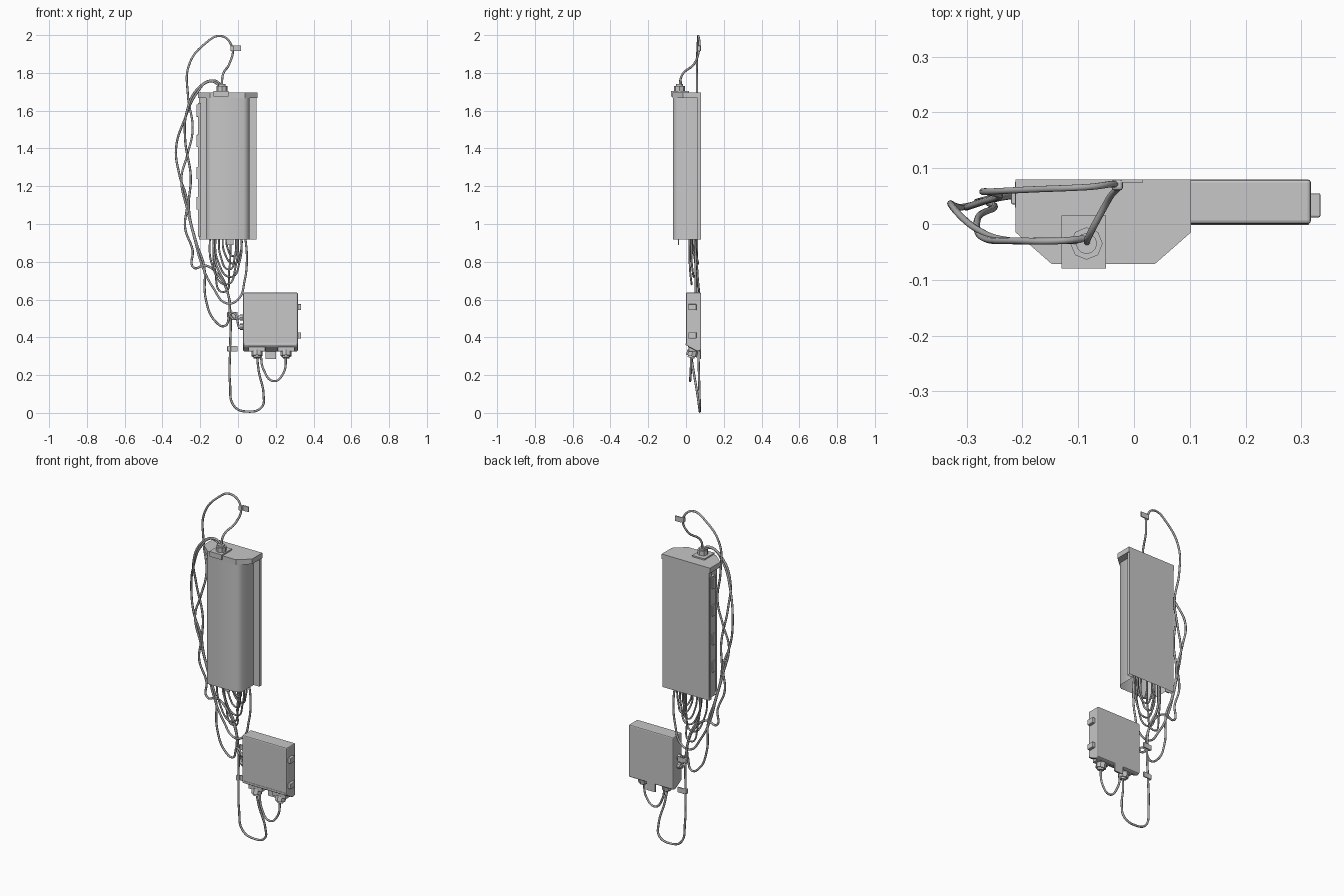
import bpy, bmesh, math
from mathutils import Vector

if "Cube" in bpy.data.objects:
    bpy.data.objects.remove(bpy.data.objects["Cube"], do_unlink=True)


def make_material(name, grey):
    material = bpy.data.materials.new(name)
    material.use_nodes = True
    colour = (grey, grey, grey, 1)
    material.diffuse_color = colour
    material.node_tree.nodes["Principled BSDF"].inputs["Base Color"].default_value = colour
    return material


housing_grey = make_material("housing grey", 0.57)
cable_grey = make_material("cable grey", 0.4)


def finish(bm, name, bevel=0):
    bmesh.ops.recalc_face_normals(bm, faces=bm.faces)
    mesh = bpy.data.meshes.new(name)
    bm.to_mesh(mesh)
    bm.free()
    mesh.materials.append(housing_grey)
    obj = bpy.data.objects.new(name, mesh)
    bpy.context.collection.objects.link(obj)
    if bevel:
        modifier = obj.modifiers.new("soft edges", "BEVEL")
        modifier.width = bevel
        modifier.segments = 2
    return obj


def smooth(obj, degrees):
    bpy.ops.object.select_all(action="DESELECT")
    obj.select_set(True)
    bpy.context.view_layer.objects.active = obj
    bpy.ops.object.shade_smooth_by_angle(angle=math.radians(degrees))


def prism(name, points, direction, hollow=0, bevel=0):
    """Extrude a flat outline; a hollow depth opens its starting face."""
    bm = bmesh.new()
    base = bm.faces.new([bm.verts.new(p) for p in points])
    made = bmesh.ops.extrude_face_region(bm, geom=[base], use_keep_orig=True)
    moved = [g for g in made["geom"] if isinstance(g, bmesh.types.BMVert)]
    bmesh.ops.translate(bm, verts=moved, vec=direction)
    bmesh.ops.recalc_face_normals(bm, faces=bm.faces)
    if hollow:
        bmesh.ops.inset_region(bm, faces=[base], thickness=0.005)
        bmesh.ops.translate(bm, verts=base.verts, vec=Vector(direction) * hollow)
    return finish(bm, name, bevel)


def box(name, low, high, bevel=0):
    bm = bmesh.new()
    bmesh.ops.create_cube(bm, size=1)
    for v in bm.verts:
        v.co = [low[i] if v.co[i] < 0 else high[i] for i in range(3)]
    return finish(bm, name, bevel)


def gland(name, start, axis, radius, length):
    """Faceted nut with a narrower round collar beyond it."""
    axis = Vector(axis).normalized()
    turn = Vector((0, 0, 1)).rotation_difference(axis).to_matrix().to_4x4()
    bm = bmesh.new()
    for sides, r, low, high in ((8, radius, 0, 0.75), (12, radius * 0.65, 0.75, 1)):
        made = bmesh.ops.create_cone(bm, cap_ends=True, segments=sides, radius1=r,
                                     radius2=r, depth=length * (high - low))
        shift = Vector(start) + axis * length * (low + high) / 2
        bmesh.ops.transform(bm, matrix=turn, verts=made["verts"])
        bmesh.ops.translate(bm, verts=made["verts"], vec=shift)
    return finish(bm, name)


def cable(name, points, radius=0.006):
    curve = bpy.data.curves.new(name, "CURVE")
    curve.dimensions = "3D"
    curve.bevel_depth = radius
    curve.bevel_resolution = 2
    curve.resolution_u = 8
    curve.use_fill_caps = True
    spline = curve.splines.new("BEZIER")
    spline.bezier_points.add(len(points) - 1)
    for knot, point in zip(spline.bezier_points, points):
        knot.co = point
        knot.handle_left_type = knot.handle_right_type = "AUTO"
    curve.materials.append(cable_grey)
    obj = bpy.data.objects.new(name, curve)
    bpy.context.collection.objects.link(obj)
    bpy.ops.object.select_all(action="DESELECT")
    obj.select_set(True)
    bpy.context.view_layer.objects.active = obj
    bpy.ops.object.convert(target="MESH")
    smooth(bpy.context.view_layer.objects.active, 60)


def mirrored_outline(half, middle, z):
    """Full cabinet outline from the points on one half."""
    other = [(2 * middle - x, y, z) for x, y in reversed(half)]
    return [(x, y, z) for x, y in half] + other


# Tall cabinet: rounded shell with rear flanges, open below, and a cap
MIDDLE = -0.055
shell_half = [(0.03, -0.07), (0.045, -0.063), (0.06, -0.045), (0.06, 0.06),
              (0.097, 0.06), (0.097, 0.08)]
cap_half = [(0.037, -0.072), (0.102, -0.015), (0.102, 0.08)]
shell = prism("cabinet_shell", mirrored_outline(shell_half, MIDDLE, 0.917), (0, 0, 0.755), 0.5)
smooth(shell, 50)
prism("cabinet_cap", mirrored_outline(cap_half, MIDDLE, 1.667), (0, 0, 0.03))
box("cabinet_bottom_tab", (-0.06, -0.043, 0.89), (-0.025, -0.037, 0.94))

# Cable entry on the cap
box("entry_plate", (-0.13, -0.08, 1.697), (-0.05, 0.015, 1.705))
box("entry_plate_lip", (-0.13, -0.08, 1.675), (-0.05, -0.072, 1.705))
gland("entry_gland", (-0.085, -0.035, 1.705), (0, 0, 1), 0.029, 0.035)

# Connector strip along the cabinet side
box("side_strip", (-0.213, 0.03, 0.935), (-0.195, 0.075, 1.64))
for z in (1.6, 1.44, 1.27, 1.11):
    box("side_connector", (-0.22, 0.035, z - 0.033), (-0.205, 0.062, z + 0.033), 0.003)

# Small junction box with a slanted underside
profile = [(0, 0.637), (0.08, 0.637), (0.08, 0.33), (0.06, 0.325), (0.012, 0.35), (0, 0.365)]
prism("junction_box", [(0.027, y, z) for y, z in profile], (0.29, 0, 0), bevel=0.006)
box("junction_lower_rim", (0.03, -0.002, 0.357), (0.314, 0.06, 0.37), 0.003)
for z in (0.56, 0.41):
    box("box_latch", (0.30, 0.012, z - 0.016), (0.334, 0.055, z + 0.016), 0.003)
for z in (0.505, 0.455):
    gland("side_gland", (0.035, 0.03, z), (-1, 0, 0), 0.017, 0.034)
for x in (0.10, 0.255):
    box("gland_block", (x - 0.045, 0.014, 0.325), (x + 0.045, 0.06, 0.36), 0.004)
    gland("bottom_gland", (x, 0.036, 0.33), (0, -0.25, -1), 0.029, 0.04)
box("mounting_tab", (0.145, 0.073, 0.285), (0.20, 0.08, 0.34))

# Wall clips that hold the cables
for x, z in ((-0.012, 1.93), (-0.03, 0.52), (-0.03, 0.34)):
    box("clip_plate", (x - 0.01, 0.074, z - 0.015), (x + 0.028, 0.08, z + 0.015))
    box("clip_band", (x - 0.028, 0.06, z - 0.015), (x - 0.008, 0.08, z + 0.015), 0.005)

# Feed cable: arches above the cap, runs down the side and ends in the shell
cable("feed_cable", [
    (-0.085, -0.035, 1.72), (-0.08, -0.02, 1.79), (-0.045, 0.045, 1.85),
    (-0.03, 0.07, 1.93), (-0.085, 0.066, 1.994), (-0.18, 0.062, 1.95),
    (-0.26, 0.058, 1.84), (-0.265, 0.058, 1.68), (-0.24, 0.05, 1.5),
    (-0.27, 0.04, 1.36), (-0.3, 0.03, 1.24), (-0.27, 0.04, 1.08),
    (-0.23, 0.05, 0.92), (-0.19, 0.05, 0.78), (-0.13, 0.05, 0.66),
    (-0.06, 0.05, 0.58), (0, 0.05, 0.6), (0.035, 0.05, 0.7),
    (0.047, 0.05, 0.82), (0.035, 0.045, 0.96)])

# Side cables: leave the entry gland and fall in wide bows
cable("outer_side_cable", [
    (-0.09, -0.03, 1.73), (-0.15, -0.03, 1.755), (-0.22, -0.03, 1.69),
    (-0.28, -0.01, 1.56), (-0.328, 0.035, 1.4), (-0.31, 0.03, 1.26),
    (-0.27, 0.04, 1.12), (-0.28, 0.04, 0.98), (-0.24, 0.05, 0.86),
    (-0.235, 0.05, 0.77), (-0.17, 0.05, 0.78), (-0.09, 0.05, 0.71),
    (-0.045, 0.05, 0.6), (-0.03, 0.045, 0.5), (0.005, 0.03, 0.505)])
cable("inner_side_cable", [
    (-0.08, -0.025, 1.73), (-0.13, -0.03, 1.76), (-0.21, -0.03, 1.72),
    (-0.27, -0.025, 1.6), (-0.28, 0.01, 1.45), (-0.25, 0.03, 1.25),
    (-0.26, 0.04, 1.08), (-0.22, 0.05, 0.9), (-0.18, 0.05, 0.78),
    (-0.17, 0.05, 0.6), (-0.12, 0.05, 0.485), (-0.07, 0.05, 0.46),
    (-0.03, 0.04, 0.53), (0.005, 0.03, 0.455)])

# Grounded cable: drops past the clips and returns up to the junction box
cable("lower_loop_cable", [
    (-0.13, 0.05, 0.96), (-0.12, 0.05, 0.8), (-0.06, 0.055, 0.66),
    (-0.04, 0.06, 0.52), (-0.042, 0.065, 0.34), (-0.042, 0.07, 0.15),
    (-0.02, 0.073, 0.035), (0.05, 0.073, 0.007), (0.125, 0.07, 0.03),
    (0.135, 0.06, 0.1), (0.11, 0.04, 0.22), (0.10, 0.026, 0.31)])
cable("short_loop_cable", [
    (0.12, 0.03, 0.31), (0.135, 0.025, 0.23), (0.19, 0.022, 0.168),
    (0.24, 0.025, 0.21), (0.255, 0.027, 0.31)])

# Hanging loops below the cabinet: left end, right end, lowest height, depth
hanging = [(-0.15, 0.0, 0.68, 0.02), (-0.12, 0.02, 0.72, 0.03), (-0.10, -0.01, 0.76, 0.045),
           (-0.08, 0.02, 0.79, 0.055), (-0.13, -0.04, 0.64, 0.06), (-0.06, 0.0, 0.83, 0.035)]
for left, right, low, y in hanging:
    span = right - left
    cable("hanging_cable", [
        (left, y, 0.97), (left + span * 0.1, y, 0.6 * low + 0.37),
        (left + span * 0.6, y + 0.01, low), (right - span * 0.08, y, 0.6 * low + 0.37),
        (right, y, 0.97)], 0.005)
